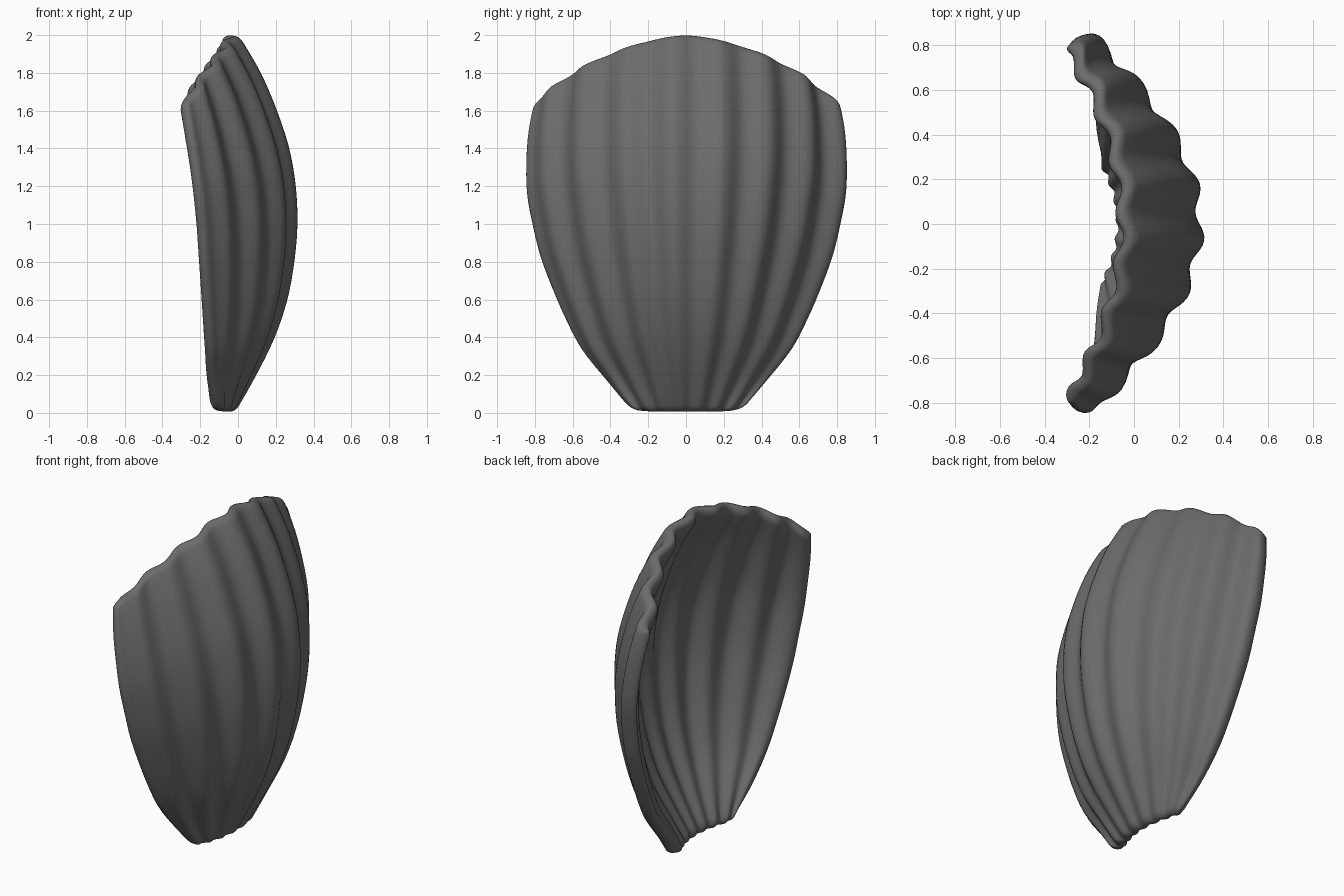
import bpy, bmesh, math
from mathutils import Vector

if "Cube" in bpy.data.objects:
    bpy.data.objects.remove(bpy.data.objects["Cube"])

# Profiles sampled at even steps from hinge to rim
CREST = [-.06, .05, .145, .21, .245, .26, .25, .215, .15, .065, -.05]
EDGE = [-.125, -.16, -.17, -.18, -.19, -.20, -.21, -.225, -.245, -.27, -.295]
WIDTH = [.285, .415, .545, .63, .70, .76, .80, .83, .835, .825, .795]
COLS, ROWS = 96, 32
THICKNESS = .075
ROUND = .05


def sample(points, t):
    """Smooth curve through evenly spaced values."""
    f = t * (len(points) - 1)
    i = min(max(int(f), 0), len(points) - 2)
    f -= i
    b, c = points[i], points[i + 1]
    a = points[i - 1] if i else 2 * b - c
    d = points[i + 2] if i + 2 < len(points) else 2 * c - b
    return b + f / 2 * (c - a + f * (2*a - 5*b + 4*c - d + f * (3*(b - c) + d - a)))


def bowl(u, v):
    """Plain shell surface: a parabola across, bulging from hinge to rim."""
    crest, edge, width = (sample(p, v) for p in (CREST, EDGE, WIDTH))
    s = math.sin(u) / math.sin(1)
    base = .01 + .025 * u ** 8
    top = 1.995 - .37 * abs(u) ** 1.6
    return Vector((crest - (crest - edge) * s * s, width * s, base + v * (top - base)))


def rounding(distance):
    """Wall fullness: a quarter circle growing from the border inward."""
    t = min(max(distance / ROUND, 0), 1)
    return math.sqrt(1 - (1 - t) ** 2)


def wall(u, v, side):
    """Point on the outer (1) or inner (-1) face, with fanned ribs."""
    e = .004
    normal = (bowl(u + e, v) - bowl(u - e, v)).cross(bowl(u, v + e) - bowl(u, v - e)).normalized()
    across = Vector((normal.x, normal.y, 0))
    width = sample(WIDTH, v)
    fade = min(1, (1 + u) / .2)
    rib = .027 * width * fade * math.cos(2 * math.pi * (u + .07) / .25)
    full = rounding((1 - abs(u)) * width * 1.15) * rounding(2 * v) * rounding(2 - 2 * v)
    return bowl(u, v) + across * rib + normal * (side * full * THICKNESS / 2)


def steps(count, low, high, margin):
    """Even steps, packed closely near both ends for the rounded border."""
    curl = [margin * (1 - math.cos(math.pi / 2 * k / 5)) for k in range(5)]
    inner = [low + margin + (high - low - 2 * margin) * k / count for k in range(count + 1)]
    return [low + c for c in curl] + inner + [high - c for c in reversed(curl)]


# Ribbed shell: outer and inner sheets joined along a rounded border
us = steps(COLS, -1, 1, ROUND / .9)
vs = steps(ROWS, 0, 1, ROUND / 2)
bm = bmesh.new()
for side in (1, -1):
    grid = [[bm.verts.new(wall(u, v, side)) for u in us] for v in vs]
    for low, high in zip(grid, grid[1:]):
        for i in range(len(us) - 1):
            corners = (low[i], low[i + 1], high[i + 1], high[i])
            bm.faces.new(corners if side > 0 else corners[::-1])
border = [v for v in bm.verts if v.is_boundary]
bmesh.ops.remove_doubles(bm, verts=border, dist=1e-5)
bmesh.ops.recalc_face_normals(bm, faces=bm.faces)
mesh = bpy.data.meshes.new("scallop_shell")
bm.to_mesh(mesh)
bm.free()
shell = bpy.data.objects.new("scallop_shell", mesh)
bpy.context.collection.objects.link(shell)

# Dark grey material
grey = bpy.data.materials.new("dark_grey")
grey.use_nodes = True
color = (.15, .15, .15, 1)
grey.diffuse_color = color
grey.node_tree.nodes["Principled BSDF"].inputs["Base Color"].default_value = color
mesh.materials.append(grey)

bpy.context.view_layer.objects.active = shell
shell.select_set(True)
bpy.ops.object.shade_smooth()
